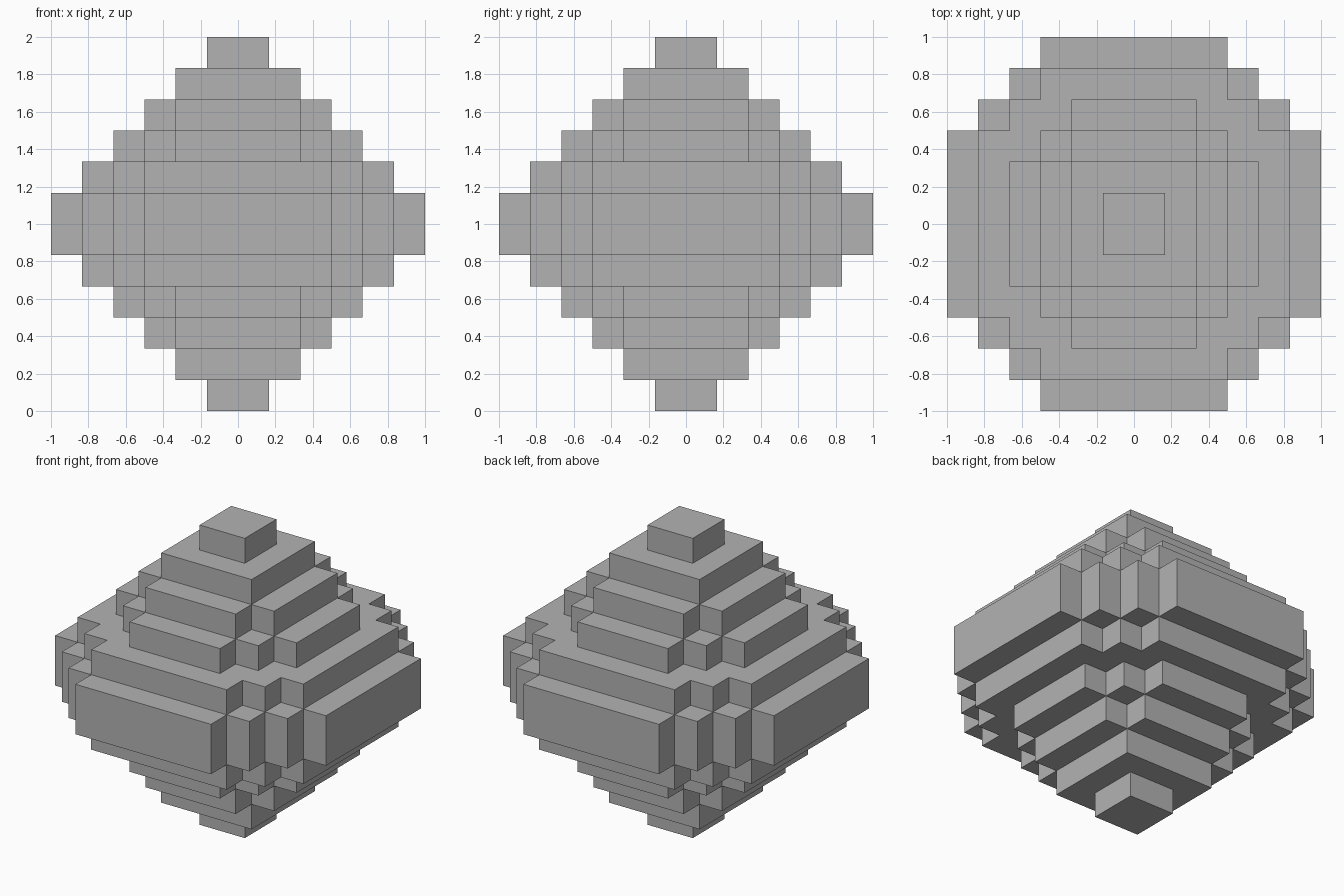
import bpy
import bmesh
import math
from mathutils import Vector

cube = bpy.data.objects.get("Cube")
if cube:
    bpy.data.objects.remove(cube, do_unlink=True)

UNIT = 1 / 6
HALF = 6

# Half extents of the crossing slabs in each layer, from the middle outwards;
# each slab is also used turned by a quarter
LAYERS = [
    [(6, 3), (5, 4)],
    [(5, 3), (4, 4)],
    [(4, 2), (3, 3)],
    [(3, 2)],
    [(2, 2)],
    [(1, 1)],
]


def filled(x, y, z):
    """Whether the block whose low corner is (x, y, z) belongs to the body."""
    ax, ay, az = (abs(v + 0.5) for v in (x, y, z))
    if az > HALF:
        return False
    return any((ax < a and ay < b) or (ax < b and ay < a)
               for a, b in LAYERS[int(az)])


# One flat grey
stone = bpy.data.materials.new("plain grey")
stone.use_nodes = True
grey = (0.45, 0.45, 0.45, 1)
stone.diffuse_color = grey
stone.node_tree.nodes["Principled BSDF"].inputs["Base Color"].default_value = grey

# Outer skin: one square wherever a filled block meets open space
bm = bmesh.new()
span = range(-HALF, HALF)
for x in span:
    for y in span:
        for z in span:
            if not filled(x, y, z):
                continue
            for axis in range(3):
                for side in (0, 1):
                    step = [0, 0, 0]
                    step[axis] = 2 * side - 1
                    if filled(x + step[0], y + step[1], z + step[2]):
                        continue
                    corners = []
                    for u, v in ((0, 0), (1, 0), (1, 1), (0, 1)):
                        p = Vector((x, y, z + HALF))
                        p[axis] += side
                        p[(axis + 1) % 3] += u
                        p[(axis + 2) % 3] += v
                        corners.append(bm.verts.new(p * UNIT))
                    bm.faces.new(corners if side else corners[::-1])

# Weld the squares and merge them into large flat faces
bmesh.ops.remove_doubles(bm, verts=bm.verts, dist=UNIT / 100)
bmesh.ops.dissolve_limit(bm, angle_limit=math.radians(1),
                         verts=bm.verts, edges=bm.edges)

mesh = bpy.data.meshes.new("stepped_body")
bm.to_mesh(mesh)
bm.free()
mesh.materials.append(stone)
body = bpy.data.objects.new("stepped_body", mesh)
bpy.context.collection.objects.link(body)
